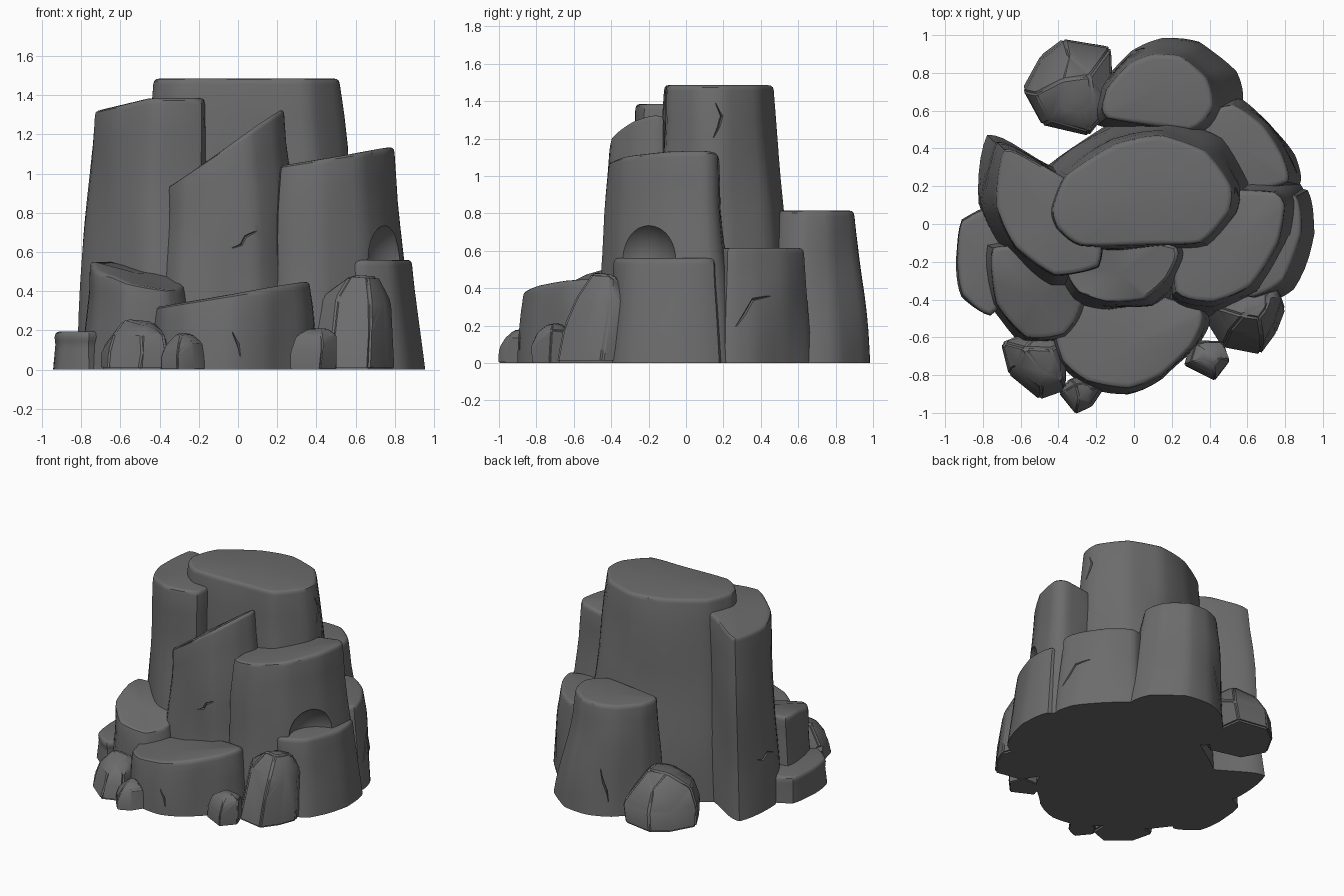
import bpy, bmesh, math, random
from mathutils import Vector, noise

random.seed(4)
cube = bpy.data.objects.get("Cube")
if cube:
    bpy.data.objects.remove(cube, do_unlink=True)

stone = bpy.data.materials.new("grey stone")
stone.use_nodes = True
stone.diffuse_color = (0.15, 0.15, 0.15, 1)
bsdf = stone.node_tree.nodes["Principled BSDF"]
bsdf.inputs["Base Color"].default_value = stone.diffuse_color
bsdf.inputs["Roughness"].default_value = 0.9


def make_object(name, bm):
    """Turn a bmesh into a stone object."""
    bmesh.ops.recalc_face_normals(bm, faces=bm.faces)
    mesh = bpy.data.meshes.new(name)
    bm.to_mesh(mesh)
    bm.free()
    mesh.materials.append(stone)
    obj = bpy.data.objects.new(name, mesh)
    bpy.context.collection.objects.link(obj)
    return obj


def soften(points, steps=5, roundness=0.55):
    """Resample a closed outline, part straight and part spline."""
    pts = [Vector(p) for p in points]
    n, out = len(pts), []
    for i in range(n):
        a, b, c, d = (pts[(i + k) % n] for k in (-1, 0, 1, 2))
        for s in range(steps):
            t = s / steps
            curve = (2 * b + (c - a) * t + (2 * a - 5 * b + 4 * c - d) * t ** 2
                     + (3 * b - a - 3 * c + d) * t ** 3) / 2
            out.append(b.lerp(c, t).lerp(curve, roundness))
    return out


def column(name, outline, top, flare, shift=(0, 0), rough=0.03, rim=0.03, levels=9):
    """Flared stone column: top outline, top height rule, base scale and shift."""
    pts = soften(outline)
    centre = sum(pts, Vector((0, 0))) / len(pts)
    shift = Vector(shift)
    bm = bmesh.new()
    # each ring: height fraction, inset, drop below the top
    rings = [(i / levels, 0, rim) for i in range(levels + 1)]
    rings += [(1, rim * 0.15, rim * 0.4), (1, rim * 0.5, rim * 0.1), (1, rim, 0)]
    loops = []
    for t, inset, drop in rings:
        loop = []
        for p in pts:
            away = p - centre
            q = centre + away * (1 + (flare - 1) * (1 - t)) + shift * (1 - t)
            z = (top(p.x, p.y) - drop) * t
            bump = noise.noise(Vector((q.x * 3, q.y * 3, z * 1.6)))
            q += away.normalized() * (bump * rough * min(1, 3 * (1 - t) + 0.3) - inset)
            loop.append(bm.verts.new((q.x, q.y, z)))
        loops.append(loop)
    n = len(pts)
    for low, high in zip(loops, loops[1:]):
        for i in range(n):
            j = (i + 1) % n
            bm.faces.new((low[i], low[j], high[j], high[i]))
    bm.faces.new(loops[0][::-1])
    # cap as a fan, so that sloping tops can fold
    mid = bm.verts.new((centre.x, centre.y, top(centre.x, centre.y)))
    for i in range(n):
        bm.faces.new((loops[-1][i], loops[-1][(i + 1) % n], mid))
    return make_object(name, bm)


def boulder(name, outline, height, peak, bevel=0.012):
    """Faceted boulder: hull of a ground outline that closes in towards a peak."""
    pts = [Vector(p) for p in outline]
    centre = sum(pts, Vector((0, 0))) / len(pts)
    bm = bmesh.new()
    for scale, level in ((0.96, 0), (1, 0.4), (0.82, 0.78), (0.4, 1)):
        middle = centre.lerp(Vector(peak), level)
        for p in pts:
            wobble = random.uniform(0.9, 1.04) if level else 1
            q = middle + (p - centre) * scale * wobble
            bm.verts.new((q.x, q.y, height * level * wobble))
    got = bmesh.ops.convex_hull(bm, input=bm.verts[:])
    inside = {g for g in got["geom_interior"] if isinstance(g, bmesh.types.BMVert)}
    bmesh.ops.delete(bm, geom=list(inside), context='VERTS')
    bmesh.ops.dissolve_limit(bm, angle_limit=0.2, verts=bm.verts[:], edges=bm.edges[:])
    bmesh.ops.bevel(bm, geom=bm.edges[:], offset=bevel, segments=2, affect='EDGES',
                    clamp_overlap=True)
    make_object(name, bm)


def carve(obj, cutter):
    """Cut one object out of another and drop the cutter."""
    mod = obj.modifiers.new("carve", 'BOOLEAN')
    mod.operation, mod.object, mod.solver = 'DIFFERENCE', cutter, 'EXACT'
    bpy.context.view_layer.update()
    graph = bpy.context.evaluated_depsgraph_get()
    mesh = bpy.data.meshes.new_from_object(obj.evaluated_get(graph))
    obj.modifiers.clear()
    obj.data = mesh
    bpy.data.objects.remove(cutter, do_unlink=True)


def crack(obj, path, width=0.009):
    """Zigzag groove that follows the surface near a path."""
    bpy.context.view_layer.update()
    bm = bmesh.new()
    loops = []
    for i, p in enumerate(path):
        _, spot, normal, _ = obj.closest_point_on_mesh(Vector(p))
        along = Vector(path[min(i + 1, len(path) - 1)]) - Vector(path[max(i - 1, 0)])
        side = normal.cross(along).normalized()
        w = width * (0.4 if i in (0, len(path) - 1) else 1)
        corners = (spot + normal * 0.03 + side * w * 2, spot - normal * w * 2,
                   spot + normal * 0.03 - side * w * 2)
        loops.append([bm.verts.new(c) for c in corners])
    for a, b in zip(loops, loops[1:]):
        for i in range(3):
            j = (i + 1) % 3
            bm.faces.new((a[i], a[j], b[j], b[i]))
    bm.faces.new(loops[0])
    bm.faces.new(loops[-1][::-1])
    carve(obj, make_object("groove", bm))


# Tall columns
spire = column("main_spire",
               [(-.43, .08), (-.36, .26), (-.1, .42), (.15, .47), (.38, .39), (.51, .2), (.5, .06),
                (.36, -.1), (.1, -.11), (-.28, -.11), (-.4, -.02)],
               lambda x, y: 1.485, 1.3, (.02, .02))
left_column = column("left_column",
                     [(-.73, .1), (-.69, .4), (-.5, .32), (-.3, .2), (-.18, 0), (-.19, -.22),
                      (-.42, -.27), (-.63, -.12)],
                     lambda x, y: 1.385 - .22 * max(0, -.45 - x), 1.2, (-.04, 0))
front_slab = column("front_slab",
                    [(-.36, -.24), (-.3, -.36), (-.15, -.41), (.06, -.4), (.19, -.28), (.23, -.12),
                     (-.2, -.05)],
                    lambda x, y: 1.17 + .64 * x, 1.2, (.04, -.04), rim=.02)
right_column = column("right_column",
                      [(.22, -.36), (.42, -.41), (.62, -.33), (.77, -.1), (.8, .1), (.74, .17),
                       (.5, .17), (.24, 0)],
                      lambda x, y: 1.01 + .155 * x, 1.26, (.04, 0))

# Lower columns around the back and right
column("right_ledge",
       [(.48, -.32), (.63, -.39), (.79, -.3), (.89, -.05), (.86, .15), (.6, .15)],
       lambda x, y: .56, 1.14, (.04, -.01))
back_right_column = column("back_right_column",
                           [(.35, .45), (.42, .6), (.53, .63), (.68, .52), (.79, .36), (.82, .22),
                            (.6, .17), (.42, .25)],
                           lambda x, y: .615, 1.1, (.03, .01))
back_column = column("back_column",
                     [(-.15, .56), (-.15, .71), (-.02, .85), (.1, .9), (.25, .89), (.39, .77),
                      (.42, .62), (.3, .5)],
                     lambda x, y: .815, 1.33, (.06, .02))

# Low rocks at the front and left
column("left_middle_rock",
       [(-.75, -.12), (-.73, -.42), (-.57, -.6), (-.37, -.58), (-.28, -.42), (-.4, -.15)],
       lambda x, y: .55 - .2 * max(0, x + .64) - .25 * max(0, -.25 - y), 1.13, (-.02, -.01))
column("left_low_rock",
       [(-.91, .02), (-.94, -.2), (-.91, -.38), (-.76, -.49), (-.6, -.3), (-.7, .08)],
       lambda x, y: .195, 1.05)
front_rock = column("front_wide_rock",
                    [(-.41, -.5), (-.38, -.72), (-.25, -.83), (-.03, -.87), (.15, -.8), (.31, -.64),
                     (.36, -.46), (0, -.35)],
                    lambda x, y: .39 + .16 * x, 1.07, (0, -.01))

# Hollow above the right ledge
bm = bmesh.new()
bmesh.ops.create_icosphere(bm, subdivisions=4, radius=1)
for v in bm.verts:
    v.co = v.co * Vector((.24, .2, .22)) + Vector((.88, -.25, .56))
carve(right_column, make_object("hollow", bm))

# Cracks
crack(spire, [(.6, .16, 1.4), (.6, .2, 1.33), (.6, .18, 1.27), (.6, .14, 1.21)])
crack(front_slab, [(-.03, -.5, .62), (.02, -.5, .64), (.04, -.5, .68), (.14, -.5, .71)])
crack(back_right_column, [(.9, .27, .2), (.9, .33, .27), (.9, .38, .35), (.8, .47, .36)])
crack(front_rock, [(0, -1, .2), (.03, -1, .14), (.05, -1, .07)])
crack(back_column, [(-.1, 1.1, .12), (-.07, 1.1, .2), (-.03, 1.1, .26), (0, 1.1, .36)])
crack(left_column, [(-.9, .3, .4), (-.9, .24, .38), (-.9, .18, .42), (-.9, .1, .4)])

# Loose boulders
boulder("front_right_boulder",
        [(.36, -.5), (.46, -.66), (.67, -.7), (.76, -.58), (.81, -.45), (.75, -.3), (.5, -.3)],
        .47, (.64, -.42))
boulder("back_left_boulder",
        [(-.6, .72), (-.5, .9), (-.38, .99), (-.14, .95), (-.1, .65), (-.25, .48), (-.5, .54)],
        .36, (-.32, .7))
boulder("front_left_boulder",
        [(-.71, -.64), (-.67, -.8), (-.5, -.94), (-.36, -.89), (-.36, -.65), (-.5, -.55)],
        .25, (-.5, -.7))
boulder("front_pebble",
        [(-.4, -.9), (-.31, -1.01), (-.22, -.97), (-.16, -.88), (-.24, -.8), (-.35, -.82)],
        .18, (-.28, -.88), .006)
boulder("front_right_pebble",
        [(.26, -.75), (.42, -.83), (.51, -.73), (.47, -.62), (.3, -.62)],
        .22, (.41, -.7), .006)

# Smooth shading with sharp edges kept
bpy.ops.object.select_all(action='DESELECT')
for obj in bpy.context.collection.objects:
    if obj.type == 'MESH' and stone.name in obj.data.materials:
        obj.select_set(True)
        bpy.context.view_layer.objects.active = obj
bpy.ops.object.shade_smooth_by_angle(angle=math.radians(35))
